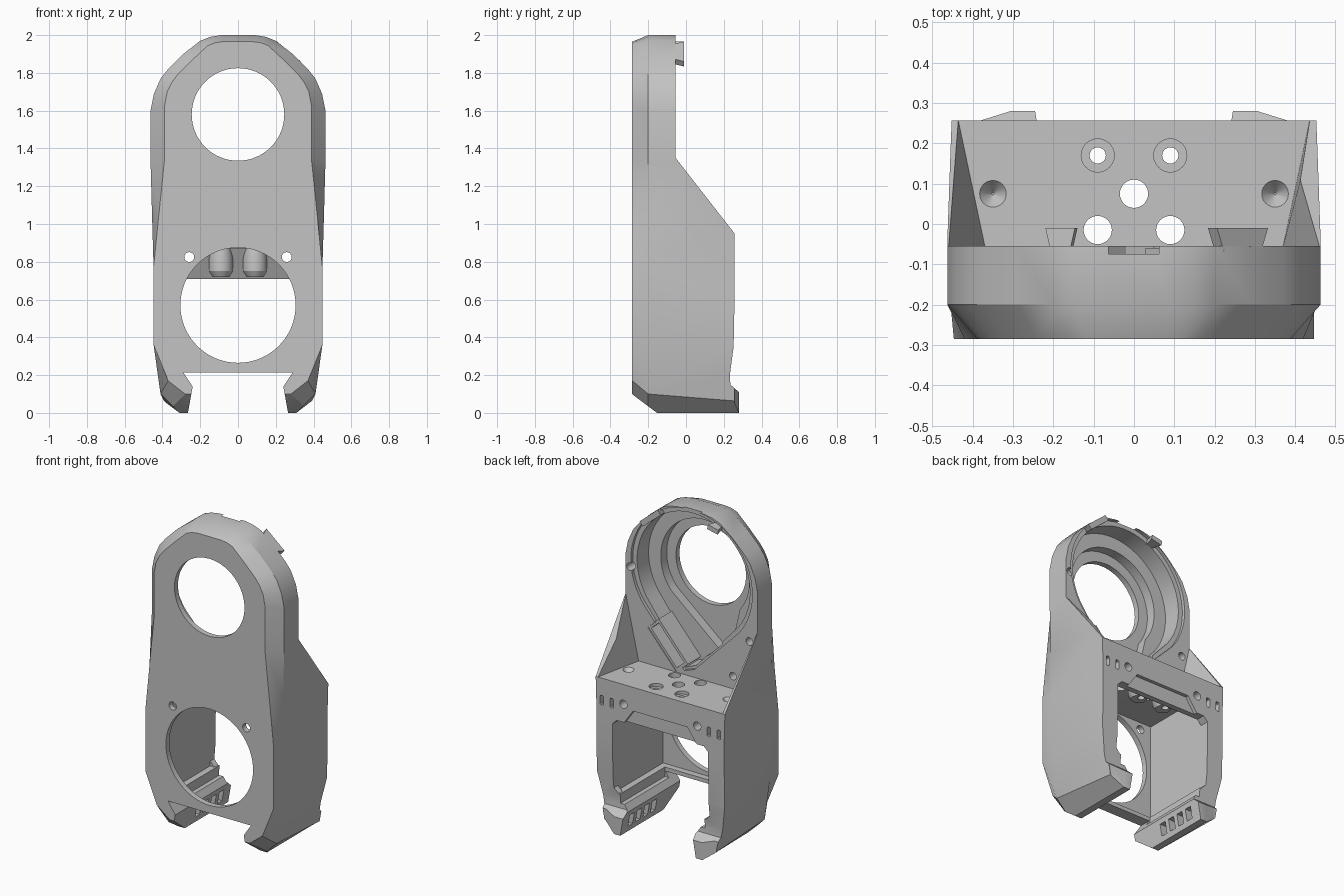
import bpy, bmesh, math

if "Cube" in bpy.data.objects:
    bpy.data.objects.remove(bpy.data.objects["Cube"])

grey = bpy.data.materials.new("grey plastic")
grey.use_nodes = True
grey.diffuse_color = (0.55, 0.55, 0.55, 1)
grey.node_tree.nodes["Principled BSDF"].inputs["Base Color"].default_value = (0.55, 0.55, 0.55, 1)


def loft(name, rings):
    """Closed solid through rings of 3D points with equal counts."""
    bm = bmesh.new()
    loops = [[bm.verts.new(p) for p in ring] for ring in rings]
    n = len(loops[0])
    for a, b in zip(loops, loops[1:]):
        for i in range(n):
            bm.faces.new((a[i], a[(i + 1) % n], b[(i + 1) % n], b[i]))
    bm.faces.new(loops[0])
    bm.faces.new(loops[-1])
    bmesh.ops.recalc_face_normals(bm, faces=bm.faces)
    mesh = bpy.data.meshes.new(name)
    bm.to_mesh(mesh)
    bm.free()
    mesh.materials.append(grey)
    obj = bpy.data.objects.new(name, mesh)
    bpy.context.collection.objects.link(obj)
    return obj


def prism(profile, axis, lo, hi, name="cutter"):
    """Profile in the two other axes, extruded along one axis."""
    place = {"x": lambda p, t: (t, p[0], p[1]),
             "y": lambda p, t: (p[0], t, p[1]),
             "z": lambda p, t: (p[0], p[1], t)}[axis]
    return loft(name, [[place(p, t) for p in profile] for t in (lo, hi)])


def circle(u, v, r, n=48):
    return [(u + r * math.cos(2 * math.pi * i / n), v + r * math.sin(2 * math.pi * i / n))
            for i in range(n)]


def rect(u0, u1, v0, v1, c=0.0):
    if not c:
        return [(u0, v0), (u1, v0), (u1, v1), (u0, v1)]
    return [(u0 + c, v0), (u1 - c, v0), (u1, v0 + c), (u1, v1 - c),
            (u1 - c, v1), (u0 + c, v1), (u0, v1 - c), (u0, v0 + c)]


def mirrored(half):
    return half + [(-x, z) for x, z in reversed(half)]


def combine(target, tool, operation="DIFFERENCE"):
    mod = target.modifiers.new("cut", "BOOLEAN")
    mod.operation, mod.solver, mod.object = operation, "EXACT", tool
    bpy.context.view_layer.objects.active = target
    bpy.ops.object.modifier_apply(modifier=mod.name)
    bpy.data.objects.remove(tool)


# Outer body: outline with a bevelled front, trimmed by the side profile
upper = [(.09, 2), (.15, 1.99), (.2, 1.97), (.29, 1.9), (.37, 1.82), (.41, 1.77),
         (.445, 1.69), (.463, 1.6), (.463, 1.33), (.455, 1.04), (.447, .77), (.447, .36)]
full = mirrored(upper + [(.41, .1), (.31, 0)])
rear = mirrored(upper + [(.39, .06), (.31, 0)])
face = mirrored([(.08, 1.965), (.12, 1.96), (.16, 1.945), (.24, 1.87), (.32, 1.79), (.35, 1.75),
                 (.375, 1.7), (.388, 1.63), (.388, 1.35), (.42, 1.04), (.447, .77),
                 (.447, .36), (.37, .17), (.28, .1)])
body = loft("housing", [[(x, y, z) for x, z in ring]
                        for ring, y in ((face, -.285), (full, -.2), (rear, .3))])
side = [(-.3, .11), (-.3, 2.1), (-.055, 2.1), (-.055, 1.35), (.257, .95), (.257, .6),
        (.252, .35), (.232, .2), (.235, .15), (.28, .11), (.28, 0), (.28, -.1), (-.02, -.1)]
combine(body, prism(side, "x", -.6, .6), "INTERSECT")

# Space above the shelf: gussets thin out to a sharp sloping edge
gap = [[(-x0, -.055, z), (x0, -.055, z), (x1, .3, z), (-x1, .3, z)]
       for x0, x1, z in ((.37, .445, .95), (.462, .462, 1.36))]
combine(body, loft("cutter", gap))


# Stepped round pocket that narrows toward the shelf
def pocket(r, corners):
    start, end = math.radians(-40), math.radians(218)
    return [(r * math.cos(start + (end - start) * i / 48),
             1.58 + r * math.sin(start + (end - start) * i / 48)) for i in range(49)] + corners


for r, depth, corners in ((.425, -.075, [(-.02, 1.0), (.05, .975)]),
                          (.395, -.19, [(-.02, 1.02), (.05, .99)]),
                          (.31, -.25, [(-.2, 1.2), (-.1, 1.1)])):
    combine(body, prism(pocket(r, corners), "y", depth, .0))

# Large front openings
combine(body, prism(circle(0, 1.58, .245, 64), "y", -.4, 0))
combine(body, prism(circle(0, .57, .305, 64), "y", -.4, 0))

# Lower compartment with a sloped rear ceiling, doorway and floor opening
room = [(-.25, .24), (.2, .24), (.2, .71), (.12, .87), (-.25, .87)]
combine(body, prism(room, "x", -.335, .335))
combine(body, prism(rect(-.335, .335, .24, .71, .03), "y", .1, .4))
combine(body, prism(rect(-.295, .295, -.21, .4), "z", .18, .3))
combine(body, prism([(-.26, .70), (.26, .70), (.19, .8), (-.19, .8)], "y", .235, .4))

# Gap between the two hooked feet
combine(body, prism(mirrored([(.29, .215), (.24, .14), (.265, 0), (.265, -.1)]), "y", -.4, .4))

# Screw bosses below the shelf
for s in (-1, 1):
    boss = [[(x, y, z) for x, y in circle(.09 * s, .15, r, 32)]
            for r, z in ((.045, .72), (.063, .75), (.063, .82), (.05, .9))]
    combine(body, loft("cutter", boss), "UNION")

# Shelf holes
holes = [(0, .075, .035)]
for s in (-1, 1):
    holes += [(.09 * s, .17, .02), (.09 * s, -.015, .035)]
    combine(body, prism(circle(.09 * s, .17, .041, 32), "z", .93, 1.1))
    cone = [[(x, y, z) for x, y in circle(.35 * s, .075, r, 24)]
            for r, z in ((.003, .915), (.034, .951))]
    combine(body, loft("cutter", cone))
for x, y, r in holes:
    combine(body, prism(circle(x, y, r, 32), "z", .5, 1.1))

for s in (-1, 1):
    # Small through holes and vertical rear slots
    combine(body, prism(circle(.258 * s, .825, .026, 24), "y", -.4, .4))
    for x in (.34, .41):
        combine(body, prism(rect(x * s - .012, x * s + .012, .78, .84, .005), "y", .215, .4))
    # Bevelled rear corner and grip slots of each foot
    combine(body, prism([(.29 * s, .285), (.38 * s, .257), (.5 * s, .257), (.5 * s, .3),
                         (.29 * s, .3)], "z", -.1, .3))
    for i in range(4):
        y = -.06 + .075 * i
        combine(body, prism(rect(.2 * s, .305 * s, y, y + .045), "z", .035, .11))

# Rim screw holes
for x, z in ((.43, 1.53), (-.405, 1.28), (-.29, 1.03)):
    combine(body, prism(circle(x, z, .024, 24), "y", -.13, -.04))


# Parts laid on the rear plane: a box turned about the depth axis
def turned_box(name, x, z, angle, wide, deep, y0, y1, flare=0.0):
    c, s = math.cos(angle), math.sin(angle)
    rings = []
    for y, w in ((y0, wide - flare), (y1, wide)):
        rings.append([(x + a * c - b * s, y, z + a * s + b * c)
                      for a, b in rect(-w / 2, w / 2, -deep / 2, deep / 2)])
    return loft(name, rings)


# Diagonal guide with a slot
slope = math.atan2(.24, .21)
combine(body, turned_box("cutter", .17, 1.1, slope, .3, .1, -.2, -.05))
guide = turned_box("diagonal_guide", .17, 1.1, slope, .31, .105, -.22, -.06)
combine(guide, turned_box("cutter", .17, 1.1, slope, .27, .07, -.2, 0))
# Dovetail tabs on the rim
tabs = [turned_box("upper_tab", -.18, 1.945, math.radians(12), .075, .03, -.075, -.01, .03),
        turned_box("side_tab", .258, 1.9, math.radians(-40), .165, .035, -.075, -.01, .05)]

for obj in [body, guide] + tabs:
    bpy.ops.object.select_all(action="DESELECT")
    obj.select_set(True)
    bpy.context.view_layer.objects.active = obj
    bpy.ops.object.shade_smooth_by_angle(angle=math.radians(25))
